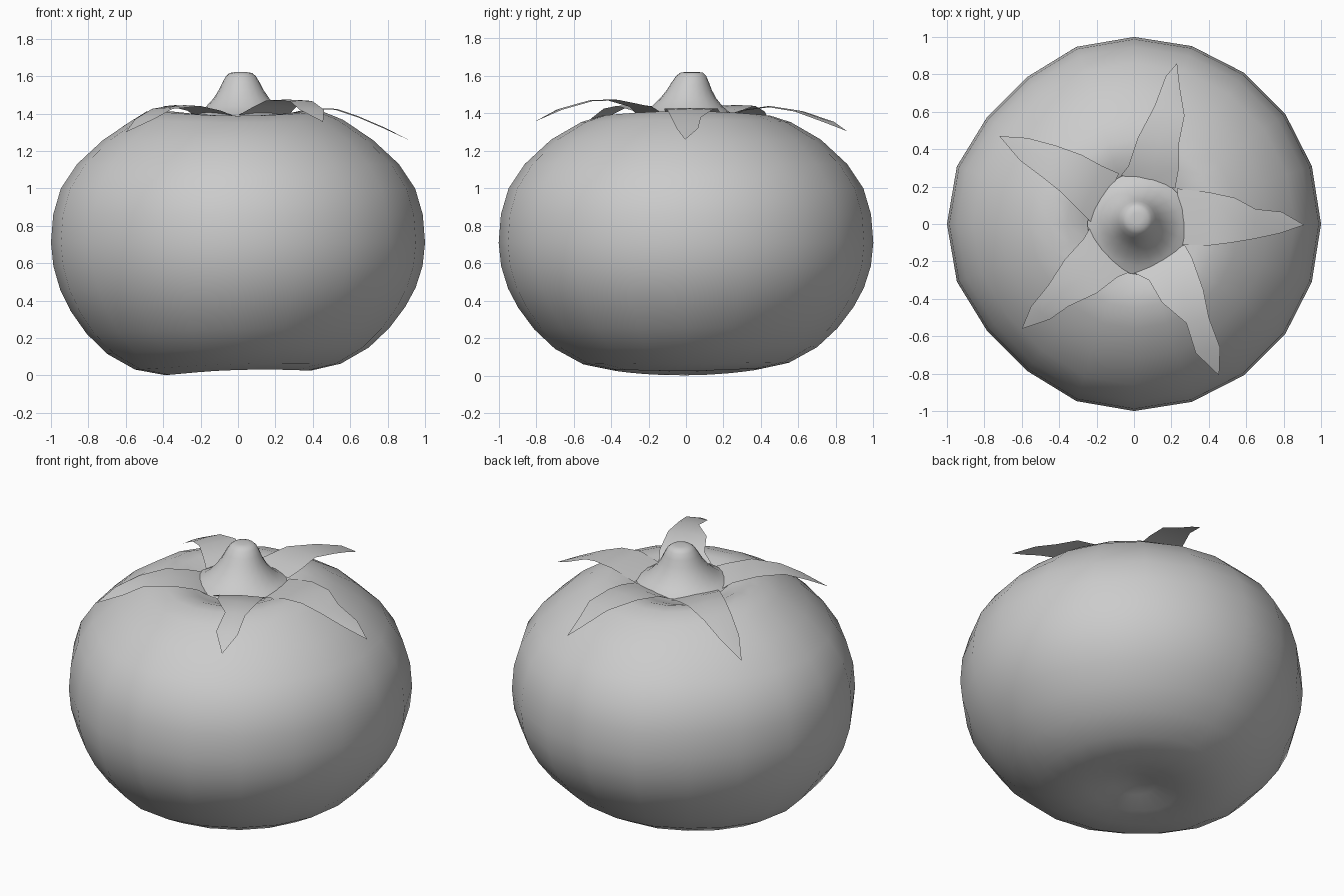
import bpy, bmesh, math

SIDES = 20


def finish(name, bm):
    for f in bm.faces:
        f.smooth = True
    mesh = bpy.data.meshes.new(name)
    bm.to_mesh(mesh)
    bm.free()
    obj = bpy.data.objects.new(name, mesh)
    bpy.context.collection.objects.link(obj)
    return obj


def lathe(name, profile, warp, cap_start=False, cap_end=False):
    """Rings from (radius, z), each point passed through warp(x, y, z)."""
    bm = bmesh.new()
    rings = []
    for r, z in profile:
        ring = []
        for i in range(SIDES):
            a = 2 * math.pi * i / SIDES
            ring.append(bm.verts.new(warp(r * math.cos(a), r * math.sin(a), z)))
        rings.append(ring)
    for lo, hi in zip(rings, rings[1:]):
        for i in range(SIDES):
            j = (i + 1) % SIDES
            bm.faces.new((lo[i], lo[j], hi[j], hi[i]))
    if cap_start:
        bm.faces.new(rings[0][::-1])
    if cap_end:
        bm.faces.new(rings[-1])
    return finish(name, bm)


# Fruit body: squat, dimpled, underside tilted and lobed, left diagonals flattened
def irregular(x, y, z):
    a = math.atan2(y, x)
    r = math.hypot(x, y)
    k = max(0, 1 - z / 0.6)
    dz = k * (0.032 * x + 0.008 * y - 0.01 * math.cos(2 * a) * min(1, r / 0.4))
    if z > 1.3:
        dz += 0.012 * math.cos(2 * a) * min(1, (z - 1.3) / 0.1)
    s = 1 - 0.035 * math.sin(2 * a) ** 4 if x < 0 else 1
    return (x * s, y * s, z + dz)


body_profile = [
    (0.04, 0.08), (0.12, 0.065), (0.25, 0.035), (0.39, 0.023), (0.55, 0.056), (0.70, 0.14),
    (0.81, 0.245), (0.895, 0.36), (0.95, 0.465), (0.987, 0.585), (1.0, 0.71), (0.988, 0.86),
    (0.947, 1.00), (0.86, 1.13), (0.72, 1.26), (0.56, 1.36), (0.45, 1.40),
    (0.36, 1.40), (0.27, 1.365), (0.17, 1.32), (0.06, 1.29)]
lathe("fruit_body", body_profile, irregular, True, True)


# Stem: flared cone leaning slightly to the back
def lean(x, y, z):
    t = (z - 1.39) / 0.23
    return (x + 0.02 - 0.005 * t, y + 0.03 * t, z)


stem_profile = [(0.27, 1.388), (0.225, 1.41), (0.19, 1.437), (0.15, 1.48),
                (0.12, 1.525), (0.10, 1.565), (0.08, 1.6), (0.06, 1.617), (0.03, 1.622)]
lathe("stem", stem_profile, lean, False, True)


# Sepals: thin leaves, each row = (left x, left y, right x, right y, z)
def sepal(name, rows, tip, lift=0.005):
    bm = bmesh.new()
    grid = []
    for lx, ly, rx, ry, z in rows:
        grid.append([bm.verts.new((lx, ly, z)),
                     bm.verts.new(((lx + rx) / 2, (ly + ry) / 2, z + lift)),
                     bm.verts.new((rx, ry, z))])
    end = bm.verts.new(tip)
    for a, b in zip(grid, grid[1:]):
        for i in range(2):
            bm.faces.new((a[i], a[i + 1], b[i + 1], b[i]))
    for i in range(2):
        bm.faces.new((grid[-1][i], grid[-1][i + 1], end))
    bm.normal_update()
    for f in bm.faces:
        if f.normal.z < 0:
            f.normal_flip()
    return finish(name, bm)


sepal("sepal_back", [
    (-0.07, 0.26, 0.22, 0.19, 1.39), (-0.03, 0.31, 0.24, 0.30, 1.415),
    (0.02, 0.46, 0.24, 0.43, 1.435), (0.11, 0.63, 0.27, 0.58, 1.41),
    (0.17, 0.79, 0.245, 0.73, 1.355)], (0.23, 0.86, 1.305))
sepal("sepal_right", [
    (0.23, 0.19, 0.26, -0.11, 1.39), (0.40, 0.17, 0.40, -0.115, 1.425),
    (0.54, 0.14, 0.52, -0.10, 1.42), (0.65, 0.08, 0.64, -0.08, 1.38),
    (0.79, 0.065, 0.78, -0.05, 1.32)], (0.91, -0.005, 1.26))
sepal("sepal_front_right", [
    (0.27, -0.11, 0.0, -0.26, 1.39), (0.31, -0.18, 0.08, -0.30, 1.435),
    (0.37, -0.35, 0.15, -0.42, 1.47), (0.40, -0.50, 0.28, -0.53, 1.465),
    (0.46, -0.66, 0.33, -0.69, 1.42)], (0.455, -0.81, 1.355))
sepal("sepal_front_left", [
    (-0.03, -0.26, -0.235, -0.02, 1.39), (-0.09, -0.285, -0.27, -0.08, 1.415),
    (-0.20, -0.37, -0.37, -0.19, 1.44), (-0.35, -0.44, -0.46, -0.33, 1.425),
    (-0.45, -0.51, -0.55, -0.44, 1.37)], (-0.60, -0.56, 1.30))
sepal("sepal_back_left", [
    (-0.22, 0.0, -0.08, 0.27, 1.39), (-0.28, 0.06, -0.17, 0.31, 1.42),
    (-0.39, 0.17, -0.28, 0.37, 1.44), (-0.49, 0.25, -0.42, 0.42, 1.41),
    (-0.61, 0.34, -0.57, 0.46, 1.335)], (-0.72, 0.47, 1.25))
